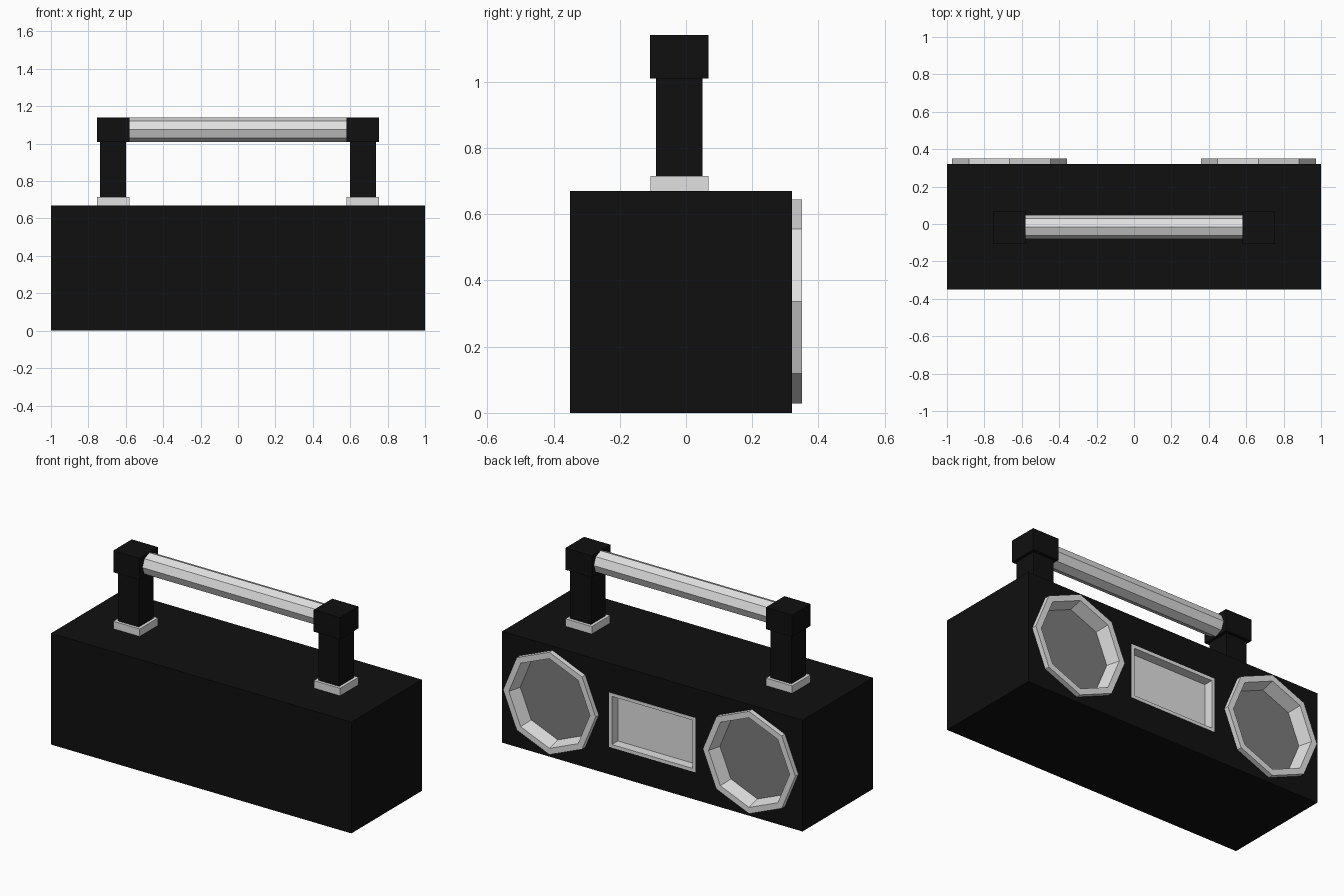
import bpy, bmesh, math

cube = bpy.data.objects.get("Cube")
if cube:
    bpy.data.objects.remove(cube, do_unlink=True)


def material(name, value):
    m = bpy.data.materials.new(name)
    colour = (value, value, value, 1)
    m.diffuse_color = colour
    m.use_nodes = True
    bsdf = m.node_tree.nodes["Principled BSDF"]
    bsdf.inputs["Base Color"].default_value = colour
    bsdf.inputs["Roughness"].default_value = 0.8
    return m


BLACK = material("black", 0.005)
SILVER = material("silver", 0.75)
GREY = material("speaker grey", 0.2)


def add_object(name, bm, mats):
    mesh = bpy.data.meshes.new(name)
    bmesh.ops.recalc_face_normals(bm, faces=bm.faces)
    bm.to_mesh(mesh)
    bm.free()
    for m in mats:
        mesh.materials.append(m)
    obj = bpy.data.objects.new(name, mesh)
    bpy.context.collection.objects.link(obj)
    return obj


def box(name, low, high, mat):
    bm = bmesh.new()
    bmesh.ops.create_cube(bm, size=1)
    for v in bm.verts:
        v.co = [(a + b) / 2 + c * (b - a) for a, b, c in zip(low, high, v.co)]
    return add_object(name, bm, [mat])


def rings(name, outline, cx, cz, steps, mats, closed=False):
    """Join scaled copies of an outline along y; cap the last one."""
    bm = bmesh.new()
    loops = [[bm.verts.new((cx + u * sx, y, cz + w * sz)) for u, w in outline]
             for sx, sz, y in steps]
    n = len(outline)
    for a, b in zip(loops, loops[1:]):
        for i in range(n):
            j = (i + 1) % n
            bm.faces.new((a[i], a[j], b[j], b[i]))
    bm.faces.new(loops[-1]).material_index = len(mats) - 1
    if closed:
        bm.faces.new(loops[0][::-1])
    obj = add_object(name, bm, mats)
    if not closed:
        # Open dishes: the panel must face the back
        if obj.data.polygons[-1].normal.y < 0:
            obj.data.flip_normals()
    return obj


OCTAGON = [(math.cos(i * math.pi / 4), math.sin(i * math.pi / 4)) for i in range(8)]
RECT = [(1, 1), (-1, 1), (-1, -1), (1, -1)]
BACK = 0.32
MID = 0.337

# Main case
body = box("body", (-1, -0.35, 0), (1, BACK, 0.67), BLACK)


def cut_body(outline, cx, sx, sz, depth):
    cutter = rings("recess_cutter", outline, cx, MID,
                   [(sx, sz, BACK - depth), (sx, sz, 0.4)], [BLACK], closed=True)
    cutter.hide_render = True
    mod = body.modifiers.new("recess", "BOOLEAN")
    mod.operation = "DIFFERENCE"
    mod.solver = "EXACT"
    mod.object = cutter
    bpy.context.view_layer.objects.active = body
    bpy.ops.object.modifier_apply(modifier=mod.name)
    bpy.data.objects.remove(cutter, do_unlink=True)


# Speakers: raised octagonal rim with a recessed dish
for side, cx in (("left", 0.665), ("right", -0.665)):
    cut_body(OCTAGON, cx, 0.29, 0.29, 0.06)
    rings(side + "_speaker", OCTAGON, cx, MID,
          [(0.308, 0.308, BACK - 0.005), (0.308, 0.308, 0.35),
           (0.27, 0.27, 0.35), (0.25, 0.25, 0.27)], [SILVER, GREY])

# Recessed centre panel with a thin frame
cut_body(RECT, 0, 0.28, 0.155, 0.065)
rings("centre_panel", RECT, 0, MID - 0.007,
      [(0.288, 0.164, BACK - 0.005), (0.288, 0.164, BACK + 0.002),
       (0.268, 0.145, BACK + 0.002), (0.268, 0.145, 0.265)], [SILVER])

# Handle supports, one at each end
for side, s in (("left", 1), ("right", -1)):
    def support(part, x0, x1, y0, y1, z0, z1, mat):
        xs = sorted((s * x0, s * x1))
        box(f"{side}_handle_{part}", (xs[0], y0, z0), (xs[1], y1, z1), mat)

    support("foot", 0.58, 0.755, -0.107, 0.068, 0.665, 0.715, SILVER)
    support("post", 0.598, 0.737, -0.09, 0.05, 0.71, 1.02, BLACK)
    support("cap", 0.58, 0.755, -0.108, 0.068, 1.01, 1.141, BLACK)

# Octagonal grip bar
grip = rings("grip_bar", OCTAGON, 0, 0,
             [(0.065, 0.065, -0.585), (0.065, 0.065, 0.585)], [SILVER], closed=True)
grip.rotation_euler.z = math.pi / 2
grip.location = (0, -0.016, 1.075)
